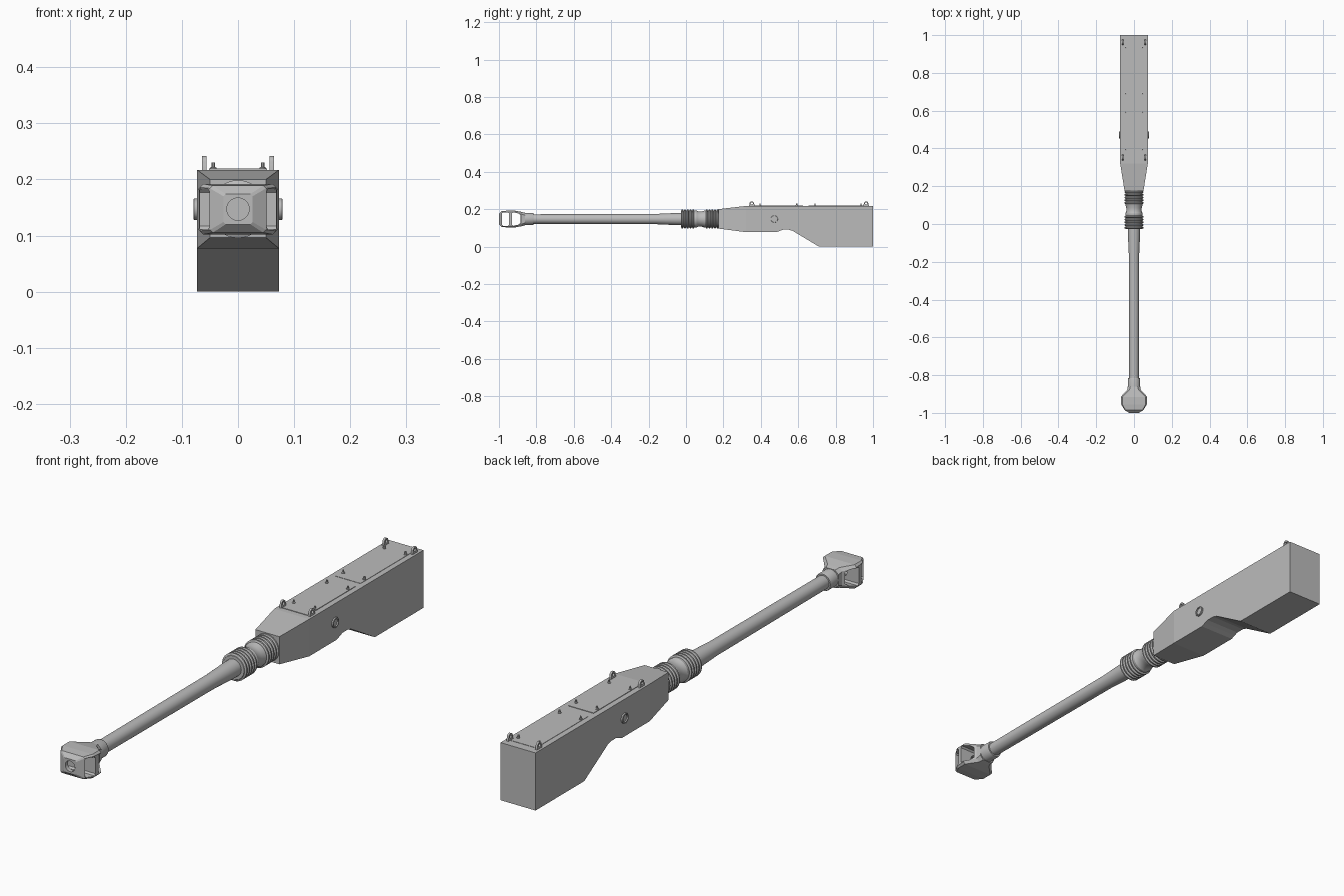
import bpy, bmesh, math
from mathutils import Vector

if "Cube" in bpy.data.objects:
    bpy.data.objects.remove(bpy.data.objects["Cube"])

AXIS = 0.147  # height of the barrel centre line
grey = bpy.data.materials.new("gun_grey")
grey.diffuse_color = (0.5, 0.5, 0.5, 1)
grey.use_nodes = True
grey.node_tree.nodes["Principled BSDF"].inputs["Base Color"].default_value = grey.diffuse_color


def finish(name, bm, smooth=True):
    bmesh.ops.remove_doubles(bm, verts=bm.verts, dist=1e-6)
    bmesh.ops.recalc_face_normals(bm, faces=bm.faces)
    me = bpy.data.meshes.new(name)
    bm.to_mesh(me)
    bm.free()
    ob = bpy.data.objects.new(name, me)
    bpy.context.collection.objects.link(ob)
    me.materials.append(grey)
    if smooth:
        bpy.ops.object.select_all(action='DESELECT')
        ob.select_set(True)
        bpy.context.view_layer.objects.active = ob
        bpy.ops.object.shade_smooth_by_angle(angle=math.radians(30))
    return ob


def loft(name, rings, smooth=False, capped=True):
    """Skin a list of equal-length closed rings."""
    bm = bmesh.new()
    rows = [[bm.verts.new(p) for p in r] for r in rings]
    n = len(rows[0])
    for a, b in zip(rows, rows[1:]):
        for i in range(n):
            j = (i + 1) % n
            bm.faces.new((a[i], a[j], b[j], b[i]))
    if capped:
        bm.faces.new(rows[0])
        bm.faces.new(rows[-1])
    return finish(name, bm, smooth)


def lathe(name, prof, n=32, centre=(0, 0, AXIS), axis='Y', capped=True):
    """Turn (distance along axis, radius) pairs around the axis."""
    rings = []
    for d, r in prof:
        ring = []
        for i in range(n):
            t = 2 * math.pi * i / n
            u, v = r * math.cos(t), r * math.sin(t)
            p = {'Y': (u, d, v), 'X': (d, u, v), 'Z': (u, v, d)}[axis]
            ring.append(Vector(centre) + Vector(p))
        rings.append(ring)
    return loft(name, rings, True, capped)


def box(name, x0, x1, y0, y1, z0, z1):
    return loft(name, [[(x0, y, z0), (x1, y, z0), (x1, y, z1), (x0, y, z1)]
                       for y in (y0, y1)])


def cut(ob, cutter):
    cutter.hide_render = True
    cutter.hide_viewport = True
    m = ob.modifiers.new("cut", 'BOOLEAN')
    m.operation = 'DIFFERENCE'
    m.solver = 'EXACT'
    m.object = cutter


# breech housing: y, bottom, top, half width
stations = [(0.175, 0.096, 0.2, 0.05), (0.32, 0.077, 0.217, 0.073),
            (0.485, 0.077, 0.217, 0.073), (0.502, 0.084, 0.217, 0.073),
            (0.518, 0.09, 0.217, 0.073), (0.55, 0.09, 0.217, 0.073),
            (0.57, 0.084, 0.217, 0.073), (0.71, 0.0, 0.217, 0.073),
            (1.0, 0.0, 0.217, 0.073)]
loft("breech_housing", [[(-w, y, b), (w, y, b), (w, y, t), (-w, y, t)]
                        for y, b, t, w in stations])

# roof hatches
box("front_hatch", -0.052, 0.052, 0.34, 0.625, 0.216, 0.219)
box("rear_hatch", -0.052, 0.052, 0.655, 0.967, 0.216, 0.2182)

# ribbed sleeve between barrel and housing
prof = [(-0.027, 0.03), (-0.027, 0.044)]


def ribs(start, count, pitch=0.0145):
    for k in range(count):
        y = start + k * pitch
        prof.extend([(y, 0.045), (y + 0.003, 0.0515),
                     (y + 0.008, 0.0515), (y + 0.011, 0.045)])


ribs(-0.025, 5)
prof += [(0.055, 0.046), (0.065, 0.041), (0.085, 0.041), (0.102, 0.046)]
ribs(0.106, 5)
prof += [(0.18, 0.045)]
lathe("ribbed_sleeve", prof, 36)

# barrel with a hollow muzzle end
lathe("barrel", [(0.0, 0.033), (-0.06, 0.032), (-0.16, 0.0275), (-0.82, 0.0255),
                 (-0.885, 0.0255), (-0.885, 0.02), (-0.7, 0.02)])
lathe("muzzle_collar", [(-0.815, 0.025), (-0.815, 0.031), (-0.82, 0.033),
                        (-0.875, 0.033), (-0.885, 0.025)])


# muzzle brake: y, half width, half height, corner chamfer
def chamfered(y, w, h, c):
    return [(sx * x, y, AXIS + sz * z) for sx, sz, x, z in (
        (1, -1, w, h - c), (1, 1, w, h - c), (1, 1, w - c, h), (-1, 1, w - c, h),
        (-1, 1, w, h - c), (-1, -1, w, h - c), (-1, -1, w - c, h), (1, -1, w - c, h))]


brake = loft("muzzle_brake", [chamfered(*s) for s in (
    (-0.86, 0.033, 0.034, 0.014), (-0.878, 0.036, 0.038, 0.012),
    (-0.915, 0.07, 0.045, 0.008), (-0.955, 0.068, 0.045, 0.006),
    (-0.985, 0.05, 0.042, 0.005), (-1.0, 0.026, 0.027, 0.004))])
cut(brake, lathe("bore_cutter", [(-1.05, 0.02), (-0.84, 0.02)]))


def window_cutter(name, outline):
    return loft(name, [[(x, y, AXIS + z) for y, z in outline] for x in (-0.1, 0.1)])


cut(brake, window_cutter("front_window_cutter", [
    (-0.984, -0.031), (-0.979, -0.036), (-0.952, -0.036), (-0.946, -0.03),
    (-0.946, 0.03), (-0.952, 0.036), (-0.979, 0.036), (-0.984, 0.031)]))
cut(brake, window_cutter("rear_window_cutter", [
    (-0.93, -0.03), (-0.924, -0.036), (-0.895, -0.03), (-0.885, -0.02),
    (-0.885, 0.02), (-0.895, 0.03), (-0.924, 0.036), (-0.93, 0.03)]))


# lifting lug: arched plate with an eye, flat base
def lug(name, x, y):
    n, zc, half = 24, 0.23, 0.004
    outer, inner = [], []
    for i in range(n):
        t = 2 * math.pi * i / n
        c, s = math.cos(t), math.sin(t)
        if s >= -0.01:
            outer.append((0.012 * c, 0.012 * s))
        else:
            k = max(abs(c), abs(s))
            outer.append(((0.012 - 0.004 * s) * c / k, 0.014 * s / k))
        inner.append((0.006 * c, 0.006 * s))
    rings = [[(x + d, y + a, zc + b) for a, b in pts] for d, pts in
             ((-half, inner), (-half, outer), (half, outer), (half, inner), (-half, inner))]
    loft(name, rings, True, False)


for side, label in ((-1, "left"), (1, "right")):
    for y, end in ((0.352, "front"), (0.963, "rear")):
        lug(f"{end}_{label}_lifting_lug", side * 0.06, y)
    # hatch bolts
    for k, y in enumerate((0.395, 0.592, 0.69, 0.935)):
        lathe(f"{label}_hatch_bolt_{k + 1}",
              [(0.216, 0.006), (0.221, 0.006), (0.222, 0.003), (0.23, 0.003)],
              12, (side * 0.044, y, 0), 'Z')
    # trunnion ring with a recessed centre
    lathe(f"{label}_trunnion", [(side * d, r) for d, r in (
        (0.07, 0.019), (0.078, 0.019), (0.079, 0.018), (0.079, 0.014), (0.074, 0.014))],
          28, (0, 0.472, AXIS), 'X')
